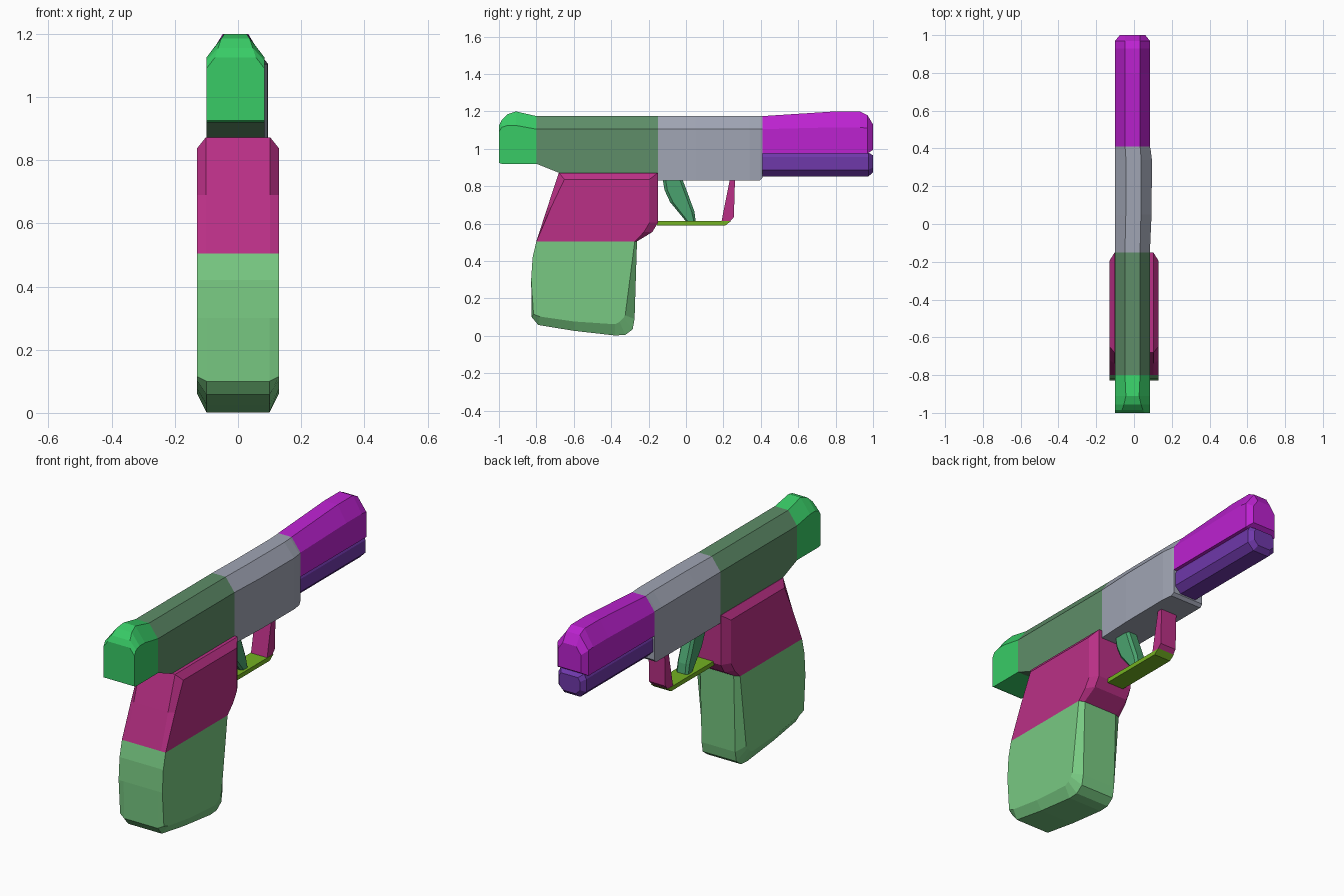
import bpy, bmesh

old = bpy.data.objects.get("Cube")
if old:
    bpy.data.objects.remove(old, do_unlink=True)


def linear(v):
    v /= 255
    return v / 12.92 if v <= 0.04 else ((v + 0.055) / 1.055) ** 2.4


def material(name, hexcode):
    rgb = bytes.fromhex(hexcode)
    col = [linear(c) for c in rgb] + [1]
    m = bpy.data.materials.new(name)
    m.use_nodes = True
    m.diffuse_color = col
    m.node_tree.nodes["Principled BSDF"].inputs["Base Color"].default_value = col
    return m


cap_green = material("bright green", "38CB66")
slide_green = material("dull green", "5E8D68")
grey = material("cool grey", "A0A5B4")
purple = material("bright purple", "BC22D0")
violet = material("deep violet", "6F38AA")
magenta = material("magenta", "BA3086")
pale_green = material("pale green", "78C982")
sea_green = material("sea green", "4AA26E")
olive = material("lime olive", "74B222")


def loft(name, mat, rings):
    """Join equal-length closed rings and cap both ends."""
    bm = bmesh.new()
    rows = [[bm.verts.new(p) for p in ring] for ring in rings]
    n = len(rows[0])
    for a, b in zip(rows, rows[1:]):
        for i in range(n):
            j = (i + 1) % n
            bm.faces.new((a[i], a[j], b[j], b[i]))
    bm.faces.new(rows[0])
    bm.faces.new(rows[-1])
    bmesh.ops.remove_doubles(bm, verts=bm.verts, dist=0.0005)
    bmesh.ops.recalc_face_normals(bm, faces=bm.faces)
    me = bpy.data.meshes.new(name)
    bm.to_mesh(me)
    bm.free()
    me.materials.append(mat)
    ob = bpy.data.objects.new(name, me)
    bpy.context.collection.objects.link(ob)
    return ob


def section(y, bottom, shoulder, top, flat=0.04, left=-0.1, right=0.084, cut=0.0):
    """Upright cross-section with a chamfered top and optional bottom chamfer."""
    mid = (left + right) / 2
    return [(left + cut, y, bottom), (right - cut, y, bottom),
            (right, y, bottom + cut), (right, y, shoulder),
            (mid + flat, y, top), (mid - flat, y, top),
            (left, y, shoulder), (left, y, bottom + cut)]


def side_part(name, mat, points, half, edge=0.0, cx=0.0):
    """Side profile of (y, z, inset y, inset z), widened in x with cut edges."""
    outer = [(p[0], p[1]) for p in points]
    inner = [(p[0] + p[2], p[1] + p[3]) for p in points] if edge else outer
    layers = [(-half, inner), (half, inner)]
    if edge:
        layers[1:1] = [(-half + edge, outer), (half - edge, outer)]
    return loft(name, mat, [[(cx + x, y, z) for y, z in prof] for x, prof in layers])


# Upper body, from the rear cap to the muzzle
loft("rear_cap", cap_green, [
    section(-1.0, 0.925, 1.09, 1.125, 0.065),
    section(-0.985, 0.92, 1.115, 1.155, 0.055),
    section(-0.955, 0.92, 1.125, 1.185, 0.045),
    section(-0.91, 0.92, 1.125, 1.2, 0.035),
    section(-0.8, 0.92, 1.105, 1.175)])

loft("rear_slide", slide_green, [
    section(-0.8, 0.92, 1.105, 1.175),
    section(-0.68, 0.872, 1.105, 1.175),
    section(-0.15, 0.872, 1.105, 1.175)])

loft("middle_body", grey, [
    section(-0.15, 0.83, 1.105, 1.175),
    section(0.05, 0.83, 1.105, 1.175, right=0.093),
    section(0.34, 0.83, 1.105, 1.175, right=0.095),
    section(0.395, 0.83, 1.105, 1.175, right=0.088),
    section(0.41, 0.845, 1.105, 1.175)])

loft("barrel", purple, [
    section(0.41, 0.975, 1.105, 1.175),
    section(0.8, 0.975, 1.115, 1.2),
    section(0.93, 0.975, 1.115, 1.2),
    section(0.97, 0.975, 1.11, 1.18),
    section(1.0, 0.995, 1.09, 1.13, left=-0.075, right=0.06)])

loft("lower_rail", violet, [
    section(0.4, 0.852, 0.955, 0.98, 0.07, -0.09, 0.075, 0.035),
    section(0.975, 0.852, 0.955, 0.98, 0.07, -0.09, 0.075, 0.035),
    section(1.0, 0.875, 0.945, 0.965, 0.05, -0.07, 0.055, 0.025)])

# Grip
side_part("upper_grip", magenta, [
    (-0.68, 0.872, 0.03, -0.035), (-0.15, 0.872, -0.045, -0.035),
    (-0.15, 0.605, -0.045, 0), (-0.18, 0.555, -0.045, 0),
    (-0.262, 0.505, -0.012, 0), (-0.8, 0.505, 0, 0),
    (-0.74, 0.69, 0.02, 0)], 0.13, 0.028)

side_part("lower_grip", pale_green, [
    (-0.8, 0.505, 0, 0), (-0.262, 0.505, -0.012, 0),
    (-0.275, 0.09, -0.05, 0.02), (-0.285, 0.035, -0.05, 0.06),
    (-0.325, 0.005, -0.03, 0.07), (-0.38, 0.002, 0, 0.06),
    (-0.6, 0.027, 0, 0.05), (-0.79, 0.058, 0.01, 0.045),
    (-0.825, 0.1, 0.01, 0.015), (-0.828, 0.3, 0, 0),
    (-0.82, 0.42, 0, 0)], 0.13, 0.03)

# Trigger and its guard
side_part("trigger", sea_green, [
    (-0.125, 0.84, 0.015, 0), (-0.02, 0.84, -0.015, 0),
    (0.045, 0.665, -0.015, 0), (0.052, 0.612, -0.01, 0),
    (0.0, 0.612, 0.01, 0), (-0.085, 0.715, 0.015, 0),
    (-0.115, 0.78, 0.015, 0)], 0.035, 0.012, -0.008)

side_part("guard_post", magenta, [
    (0.235, 0.84), (0.262, 0.84), (0.256, 0.635),
    (0.235, 0.612), (0.19, 0.612)], 0.048, cx=-0.008)

side_part("guard_plate", olive, [
    (-0.155, 0.59), (0.21, 0.59), (0.24, 0.613),
    (-0.155, 0.613)], 0.05, cx=-0.008)
